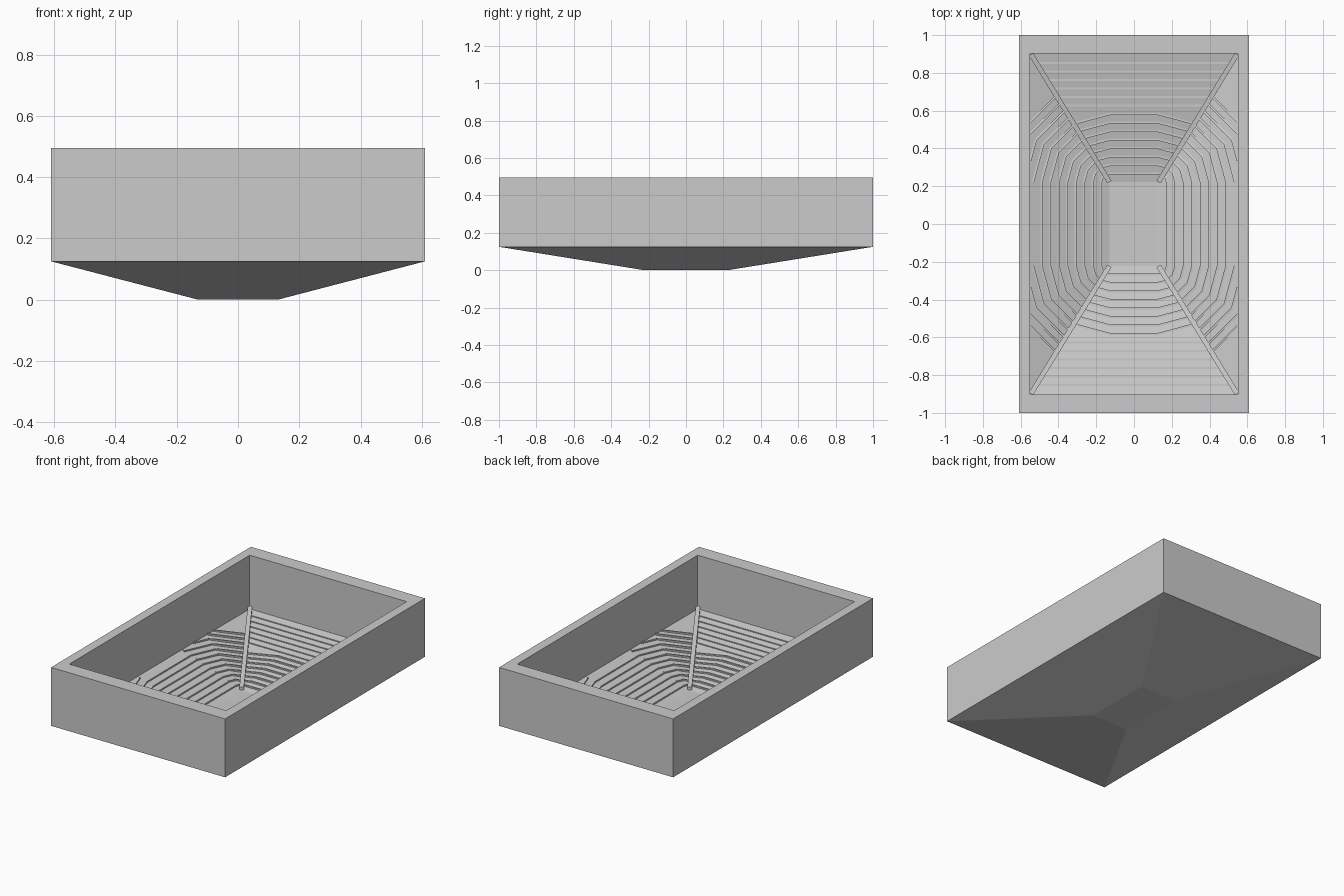
import bpy, bmesh, math
from mathutils import Vector

if "Cube" in bpy.data.objects:
    bpy.data.objects.remove(bpy.data.objects["Cube"])

HX, HY = 0.13, 0.222        # half size of the flat drain area
IX, IY = 0.55, 0.903        # half size of the inner opening
Z0, Z1 = 0.012, 0.155       # inner floor height at drain and at wall


def add_object(name, bm):
    bmesh.ops.recalc_face_normals(bm, faces=bm.faces)
    me = bpy.data.meshes.new(name)
    bm.to_mesh(me)
    bm.free()
    ob = bpy.data.objects.new(name, me)
    bpy.context.collection.objects.link(ob)
    return ob


def floor_z(x, y):
    t = max((abs(x) - HX) / (IX - HX), (abs(y) - HY) / (IY - HY), 0)
    return Z0 + (Z1 - Z0) * t


def bar(bm, a, b, width, up, down):
    """Slim box running from a to b, with its section upright."""
    a, b = Vector(a), Vector(b)
    d = b - a
    side = Vector((-d.y, d.x, 0)).normalized() * width / 2
    rings = []
    for p in (a, b):
        rings.append([bm.verts.new(p + side * s + Vector((0, 0, h)))
                      for s, h in ((-1, -down), (1, -down), (1, up), (-1, up))])
    for i in range(4):
        j = (i + 1) % 4
        bm.faces.new((rings[0][i], rings[0][j], rings[1][j], rings[1][i]))
    for r in rings:
        bm.faces.new(r)


# Basin: stacked rectangles, outside up and inside down
bm = bmesh.new()
loops = []
for hx, hy, z in ((HX, HY, 0), (0.61, 1, 0.125), (0.61, 1, 0.495),
                  (IX, IY, 0.495), (IX, IY, Z1), (HX, HY, Z0)):
    loops.append([bm.verts.new((sx * hx, sy * hy, z))
                  for sx, sy in ((-1, -1), (1, -1), (1, 1), (-1, 1))])
for lo, hi in zip(loops, loops[1:]):
    for i in range(4):
        j = (i + 1) % 4
        bm.faces.new((lo[i], lo[j], hi[j], hi[i]))
bm.faces.new(loops[0])
bm.faces.new(loops[-1])
add_object("basin", bm)

# Diagonal ribs along the four valleys of the floor
bm = bmesh.new()
for sx in (-1, 1):
    for sy in (-1, 1):
        bar(bm, (sx * HX, sy * HY, Z0), (sx * (IX - .005), sy * (IY - .005), Z1),
            0.026, 0.02, 0.003)
add_object("valley_ribs", bm)

# Contour ribs: rounded offsets of the drain rectangle, draped on the floor
bm = bmesh.new()
for k in range(1, 15):
    d = 0.045 * k
    ring = []
    # straight y side reaches the valley once the rings outgrow the floor width
    if k > 8:
        x = HX + (IX - HX) * d / (IY - HY)
        for s in (-1, 1):
            z = floor_z(0, HY + d)
            bar(bm, (-x, s * (HY + d), z), (x, s * (HY + d), z), 0.012, 0.004, 0.003)
    for sx, sy, a0 in ((1, 1, 0), (-1, 1, 90), (-1, -1, 180), (1, -1, 270)):
        for i in range(4):
            a = math.radians(a0 + i * 30)
            x, y = sx * HX + d * math.cos(a), sy * HY + d * math.sin(a)
            ring.append(Vector((x, y, floor_z(x, y))))
    for p, q in zip(ring, ring[1:] + ring[:1]):
        if k > 8:
            # keep only the arcs between the long wall and the valley
            if abs(p.x) < abs(q.x):
                p, q = q, p
            if abs(p.x - q.x) < 1e-4 or abs(q.x) > IX or abs(q.x) < 0.3 or k > 12:
                continue
            if abs(p.x) > IX:
                p = q.lerp(p, (IX - abs(q.x)) / (abs(p.x) - abs(q.x)))
                p.z = floor_z(p.x, p.y)
        bar(bm, p, q, 0.012, 0.007, 0.003)
add_object("contour_ribs", bm)
